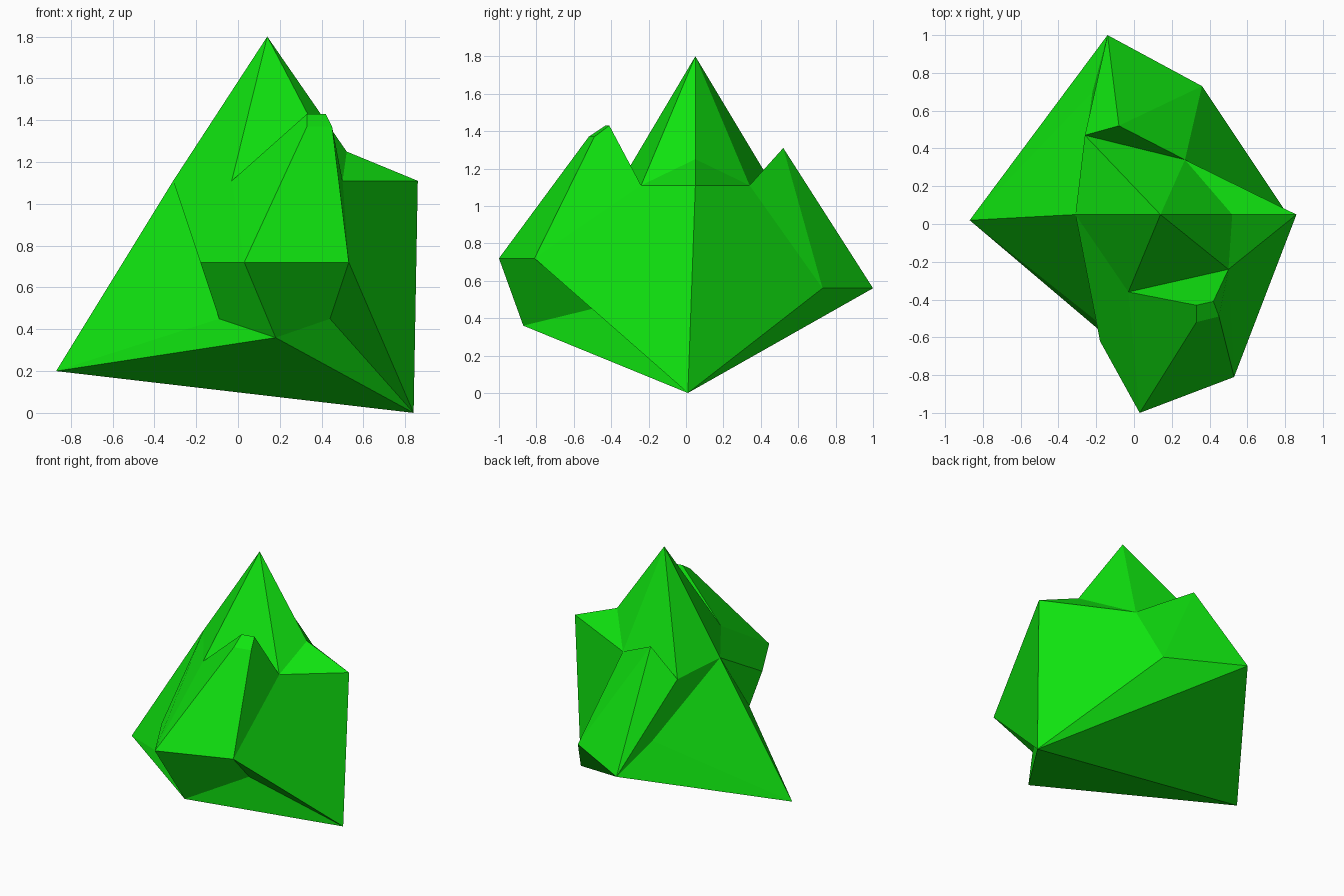
import bpy
import bmesh

cube = bpy.data.objects.get("Cube")
if cube:
    bpy.data.objects.remove(cube)

# One green stone colour
green = bpy.data.materials.new("bright_green")
green.use_nodes = True
green.diffuse_color = (0.005, 0.78, 0.005, 1)
green.node_tree.nodes["Principled BSDF"].inputs["Base Color"].default_value = green.diffuse_color
green.node_tree.nodes["Principled BSDF"].inputs["Roughness"].default_value = 0.8

SHOULDER = 1.11   # height of the ring under the peak
LEDGE = 0.72      # height of the front ledge
REAR = 0.56       # height of the rear ledge

# Corners of the stone
corners = {
    "peak": (0.14, 0.05, 1.80),
    "left_tip": (-0.87, 0.02, 0.20),
    "foot": (0.84, 0.01, 0),
    # ring under the peak
    "ring_left": (-0.31, 0.05, SHOULDER),
    "ring_front": (-0.03, -0.36, SHOULDER),
    "ring_right": (0.50, -0.24, SHOULDER),
    "ring_back": (0.27, 0.34, SHOULDER),
    "ring_rear_left": (-0.26, 0.47, 1.10),
    "saddle": (0.52, 0.05, 1.25),
    "side": (0.86, 0.05, SHOULDER),
    # front spur
    "cap_a": (0.33, -0.43, 1.43),
    "cap_b": (0.42, -0.41, 1.43),
    "cap_c": (0.45, -0.49, 1.37),
    "cap_d": (0.33, -0.52, 1.37),
    "ledge_front": (0.03, -1, LEDGE),
    "ledge_right": (0.53, -0.81, LEDGE),
    "ledge_left": (-0.18, -0.62, LEDGE),
    "keel": (0.18, -0.87, 0.36),
    "keel_right": (0.44, -0.50, 0.45),
    "keel_left": (-0.09, -0.60, 0.45),
    # rear spur
    "horn": (-0.08, 0.52, 1.31),
    "rear_tip": (-0.14, 1, REAR),
    "rear_right": (0.36, 0.73, REAR),
    "rear_left": (-0.22, 0.70, 0.73),
}

# Facets, grouped by part of the stone
facets = {
    "summit": [
        "peak ring_left ring_front",
        "peak ring_front ring_right",
        "peak ring_right saddle",
        "peak saddle ring_back",
        "peak ring_back ring_rear_left",
        "peak ring_rear_left ring_left",
        "saddle ring_right side",
        "saddle side ring_back",
    ],
    "front_spur": [
        "cap_a cap_b cap_c cap_d",
        "ring_front cap_a cap_d ledge_front",
        "cap_d cap_c ledge_right ledge_front",
        "cap_c cap_b ring_right ledge_right",
        "cap_a ring_front ring_right cap_b",
        "ring_left ring_front ledge_front ledge_left",
        "ledge_left ledge_front keel keel_left",
        "ledge_front ledge_right keel_right keel",
        "ring_left ledge_left keel_left",
    ],
    "rear_spur": [
        "ring_rear_left ring_back horn",
        "horn ring_back rear_right",
        "horn rear_right rear_tip",
        "horn rear_tip ring_rear_left",
        "ring_left ring_rear_left rear_tip rear_left",
    ],
    "flanks": [
        "side ring_right ledge_right foot",
        "ledge_right keel_right foot",
        "keel_right keel foot",
        "ring_back rear_right foot side",
        "ring_left left_tip keel_left",
        "ring_left rear_left left_tip",
    ],
    "underside": [
        "left_tip keel keel_left",
        "left_tip rear_left rear_tip",
        "left_tip foot keel",
        "left_tip rear_tip foot",
        "foot rear_tip rear_right",
    ],
}

# Join the facets into one closed stone
bm = bmesh.new()
verts = {name: bm.verts.new(co) for name, co in corners.items()}
for group in facets.values():
    for facet in group:
        bm.faces.new([verts[name] for name in facet.split()])
bmesh.ops.recalc_face_normals(bm, faces=bm.faces)
if bm.calc_volume(signed=True) < 0:
    bmesh.ops.reverse_faces(bm, faces=bm.faces)

mesh = bpy.data.meshes.new("faceted_stone")
bm.to_mesh(mesh)
bm.free()
mesh.materials.append(green)
stone = bpy.data.objects.new("faceted_stone", mesh)
bpy.context.collection.objects.link(stone)
